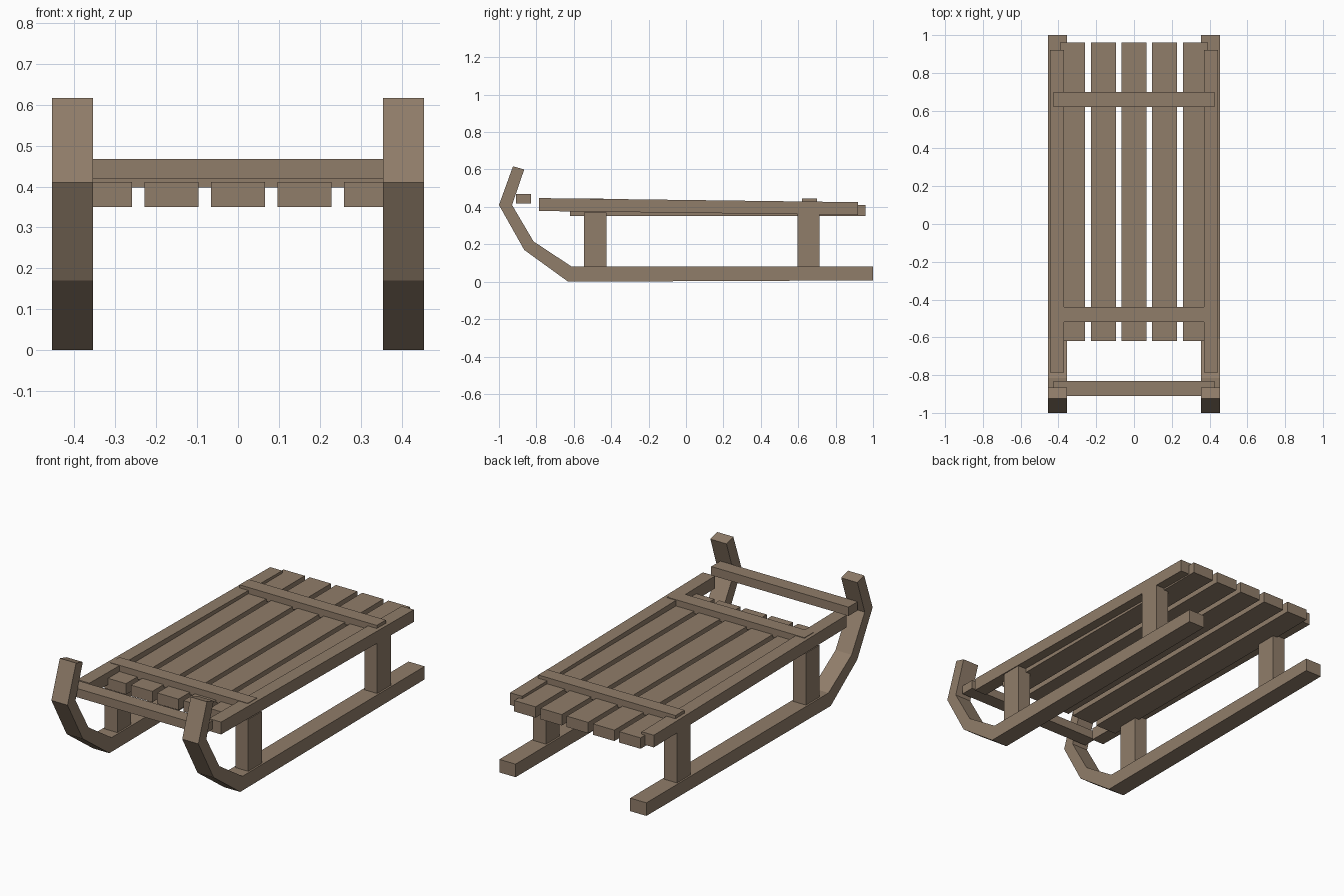
import bpy
import bmesh

cube = bpy.data.objects.get("Cube")
if cube:
    bpy.data.objects.remove(cube, do_unlink=True)

wood = bpy.data.materials.new("brown_wood")
wood.use_nodes = True
colour = (0.28, 0.205, 0.143, 1)
wood.diffuse_color = colour
bsdf = wood.node_tree.nodes["Principled BSDF"]
bsdf.inputs["Base Color"].default_value = colour
bsdf.inputs["Roughness"].default_value = 0.8


def extrude_profile(name, x0, x1, points):
    """Extrude a closed (y, z) outline from x0 to x1."""
    bm = bmesh.new()
    face = bm.faces.new([bm.verts.new((x0, y, z)) for y, z in points])
    side = bmesh.ops.extrude_face_region(bm, geom=[face])["geom"]
    moved = [v for v in side if isinstance(v, bmesh.types.BMVert)]
    bmesh.ops.translate(bm, verts=moved, vec=(x1 - x0, 0, 0))
    bmesh.ops.recalc_face_normals(bm, faces=bm.faces)
    mesh = bpy.data.meshes.new(name)
    bm.to_mesh(mesh)
    bm.free()
    mesh.materials.append(wood)
    obj = bpy.data.objects.new(name, mesh)
    bpy.context.collection.objects.link(obj)
    return obj


def box(name, x0, x1, y0, y1, z0, z1):
    return extrude_profile(name, x0, x1, [(y0, z0), (y1, z0), (y1, z1), (y0, z1)])


# Runner outline with the curled front
RUNNER = [(1, 0.007), (-0.63, 0), (-0.865, 0.17), (-1, 0.41), (-0.925, 0.617),
          (-0.865, 0.6), (-0.93, 0.41), (-0.815, 0.215), (-0.61, 0.08), (1, 0.08)]
# Side rail, slightly lower at the back
RAIL = [(-0.785, 0.378), (0.92, 0.357), (0.92, 0.425), (-0.785, 0.447)]

for side, s in (("left", 1), ("right", -1)):
    extrude_profile(side + "_runner", s * 0.355, s * 0.455, RUNNER)
    extrude_profile(side + "_side_rail", s * 0.37, s * 0.445, RAIL)
    for place, y in (("front", -0.485), ("back", 0.655)):
        box(f"{side}_{place}_post", s * 0.365, s * 0.445, y - 0.06, y + 0.06, 0.07, 0.37)

# Seat slats
for i in range(5):
    x = (i - 2) * 0.1625
    box(f"seat_slat_{i + 1}", x - 0.066, x + 0.066, -0.62, 0.96, 0.35, 0.411)

# Cross bars over the slats, and the bar joining the curled fronts
for place, y in (("front", -0.48), ("back", 0.66)):
    box(place + "_cross_bar", -0.425, 0.425, y - 0.04, y + 0.04, 0.398, 0.446)
box("front_pull_bar", -0.425, 0.425, -0.91, -0.83, 0.419, 0.468)
